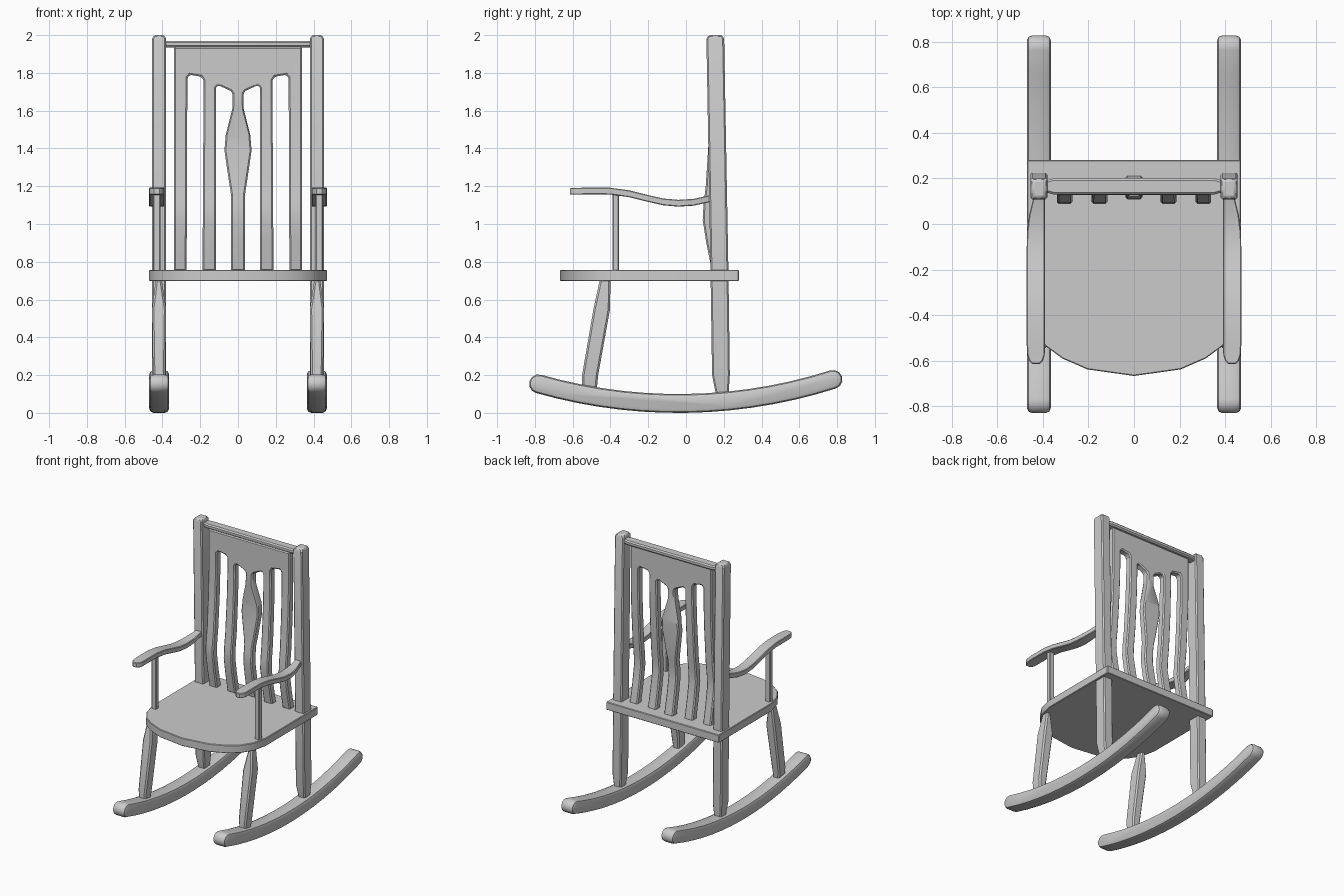
import bpy, bmesh, math
from mathutils import Vector

if "Cube" in bpy.data.objects:
    bpy.data.objects.remove(bpy.data.objects["Cube"])


def finish(name, bm, bevel=0.01, segs=1, mirror=False, min_angle=35):
    """Bevel sharp edges, make the object, mirror it across x if asked."""
    bmesh.ops.recalc_face_normals(bm, faces=bm.faces[:])
    edges = [e for e in bm.edges if e.is_manifold
             and e.calc_face_angle(0) > math.radians(min_angle)]
    if bevel:
        bmesh.ops.bevel(bm, geom=edges, offset=bevel, segments=segs, profile=0.5,
                        affect='EDGES', clamp_overlap=True)
    me = bpy.data.meshes.new(name)
    bm.to_mesh(me)
    bm.free()
    ob = bpy.data.objects.new(name, me)
    bpy.context.collection.objects.link(ob)
    bpy.ops.object.select_all(action='DESELECT')
    ob.select_set(True)
    bpy.context.view_layer.objects.active = ob
    bpy.ops.object.shade_smooth_by_angle(angle=math.radians(30))
    if mirror:
        ob.modifiers.new("mirror", 'MIRROR')
    return ob


def loft(rings):
    """Join a row of equal-length point rings into a closed skin."""
    bm = bmesh.new()
    vs = [[bm.verts.new(p) for p in r] for r in rings]
    n = len(vs[0])
    for a, b in zip(vs, vs[1:]):
        for i in range(n):
            bm.faces.new((a[i], a[(i + 1) % n], b[(i + 1) % n], b[i]))
    bm.faces.new(vs[0])
    bm.faces.new(vs[-1])
    return bm


def post(name, sections, bevel=0.01):
    """Upright of rectangular sections (z, y0, y1, x0, x1)."""
    return finish(name, loft([[(x0, y0, z), (x1, y0, z), (x1, y1, z), (x0, y1, z)]
                              for z, y0, y1, x0, x1 in sections]), bevel, mirror=True)


def prism(points, direction):
    """Extrude a flat outline."""
    d = Vector(direction)
    return loft([points, [Vector(p) + d for p in points]])


# rockers: arc of radius R with rounded ends
R, yc, r = 2.7, -0.04, 0.05
cz = R + r
a0, a1, n = -0.278, 0.308, 14
arc = [a0 + (a1 - a0) * i / n for i in range(n + 1)]
at = lambda a, rad: (yc + rad * math.sin(a), cz - rad * math.cos(a))
outline = [at(a, R + r) for a in arc]
for end, start in ((a1, -90), (a0, 90)):
    c = at(end, R)
    for k in range(1, 6):
        t = math.radians(start + 30 * k) + end
        outline.append((c[0] + r * math.cos(t), c[1] + r * math.sin(t)))
    if end == a1:
        outline += [at(a, R - r) for a in reversed(arc)]
finish("rocker", prism([(0.365, y, z) for y, z in outline], (0.105, 0, 0)),
       0.022, 2, True, 50)

# back posts running from rocker to top
post("back_post", [(0.09, 0.16, 0.225, 0.39, 0.445), (0.20, 0.138, 0.232, 0.38, 0.455),
                   (0.73, 0.13, 0.225, 0.38, 0.455), (1.98, 0.108, 0.202, 0.38, 0.455),
                   (2.0, 0.118, 0.192, 0.39, 0.445)], 0.008)

# front legs
post("front_leg", [(0.10, -0.55, -0.475, 0.395, 0.44), (0.20, -0.55, -0.465, 0.385, 0.45),
                   (0.55, -0.49, -0.402, 0.38, 0.455), (0.71, -0.455, -0.40, 0.405, 0.435)])

# arm supports
post("arm_support", [(0.75, -0.39, -0.355, 0.41, 0.45), (1.165, -0.39, -0.355, 0.41, 0.45)],
     0.005)

# seat
half = [(0, -0.667), (0.205, -0.638), (0.315, -0.59), (0.39, -0.535),
        (0.445, -0.45), (0.47, -0.34), (0.47, 0.28)]
plan = half + [(-x, y) for x, y in reversed(half[1:])]
finish("seat", prism([(x, y, 0.697) for x, y in plan], (0, 0, 0.06)), 0.004, min_angle=60)

# armrests: (y, mid z, inner x, outer x)
arm = [(-0.615, 1.173, 0.415, 0.445), (-0.60, 1.173, 0.40, 0.46),
       (-0.575, 1.173, 0.392, 0.468), (-0.53, 1.175, 0.39, 0.471), (-0.40, 1.174, 0.39, 0.471),
       (-0.30, 1.160, 0.39, 0.471), (-0.20, 1.135, 0.39, 0.471), (-0.12, 1.117, 0.39, 0.471),
       (-0.04, 1.110, 0.39, 0.470), (0.04, 1.115, 0.39, 0.460), (0.13, 1.135, 0.39, 0.438)]
t = 0.018
finish("armrest", loft([[(x0, y, z - t), (x1, y, z - t), (x1, y, z + t), (x0, y, z + t)]
                        for y, z, x0, x1 in arm]), 0.004, 1, True, 50)

# top rail
finish("top_rail", loft([[(x, 0.165 - h, 1.935), (x, 0.165 + h, 1.935),
                          (x, 0.165 + h, 1.97), (x, 0.165 - h, 1.97)]
                         for x, h in ((-0.39, 0.025), (-0.35, 0.036),
                                      (0.35, 0.036), (0.39, 0.025))]), 0.009)

# backrest: one comb-shaped outline, cut in bands, bent forward and thickened
right = [(0.038, 0.75), (0.036, 1.15), (0.05, 1.24), (0.072, 1.39), (0.065, 1.47),
         (0.03, 1.61), (0.028, 1.69), (0.04, 1.705), (0.105, 1.735), (0.117, 1.72),
         (0.117, 0.75), (0.188, 0.75), (0.182, 1.76), (0.195, 1.78), (0.255, 1.79),
         (0.268, 1.775), (0.272, 0.75), (0.338, 0.75), (0.338, 1.938)]
comb = right + [(-x, z) for x, z in reversed(right)]
bend = [(0.75, 0.165), (0.9, 0.135), (1.02, 0.116), (1.1, 0.12), (1.2, 0.132),
        (1.45, 0.148), (1.65, 0.155), (2.0, 0.155)]


def bend_y(z):
    for (z0, y0), (z1, y1) in zip(bend, bend[1:]):
        if z <= z1:
            return y0 + (y1 - y0) * (z - z0) / (z1 - z0)
    return bend[-1][1]


bm = bmesh.new()
bm.faces.new([bm.verts.new((x, 0, z)) for x, z in comb])
for z, _ in bend[1:-1]:
    bmesh.ops.bisect_plane(bm, geom=bm.verts[:] + bm.edges[:] + bm.faces[:],
                           plane_co=(0, 0, z), plane_no=(0, 0, 1))
ext = bmesh.ops.extrude_face_region(bm, geom=bm.faces[:], use_keep_orig=True)
for v in ext["geom"]:
    if isinstance(v, bmesh.types.BMVert):
        v.co.y += 0.055
for v in bm.verts:
    centre = 0.02 if abs(v.co.x) < 0.1 and v.co.z < 1.6 else 0  # middle slat sits back
    v.co.y += bend_y(v.co.z) - 0.0275 + centre
finish("backrest", bm, 0.008, 1, False, 40)
